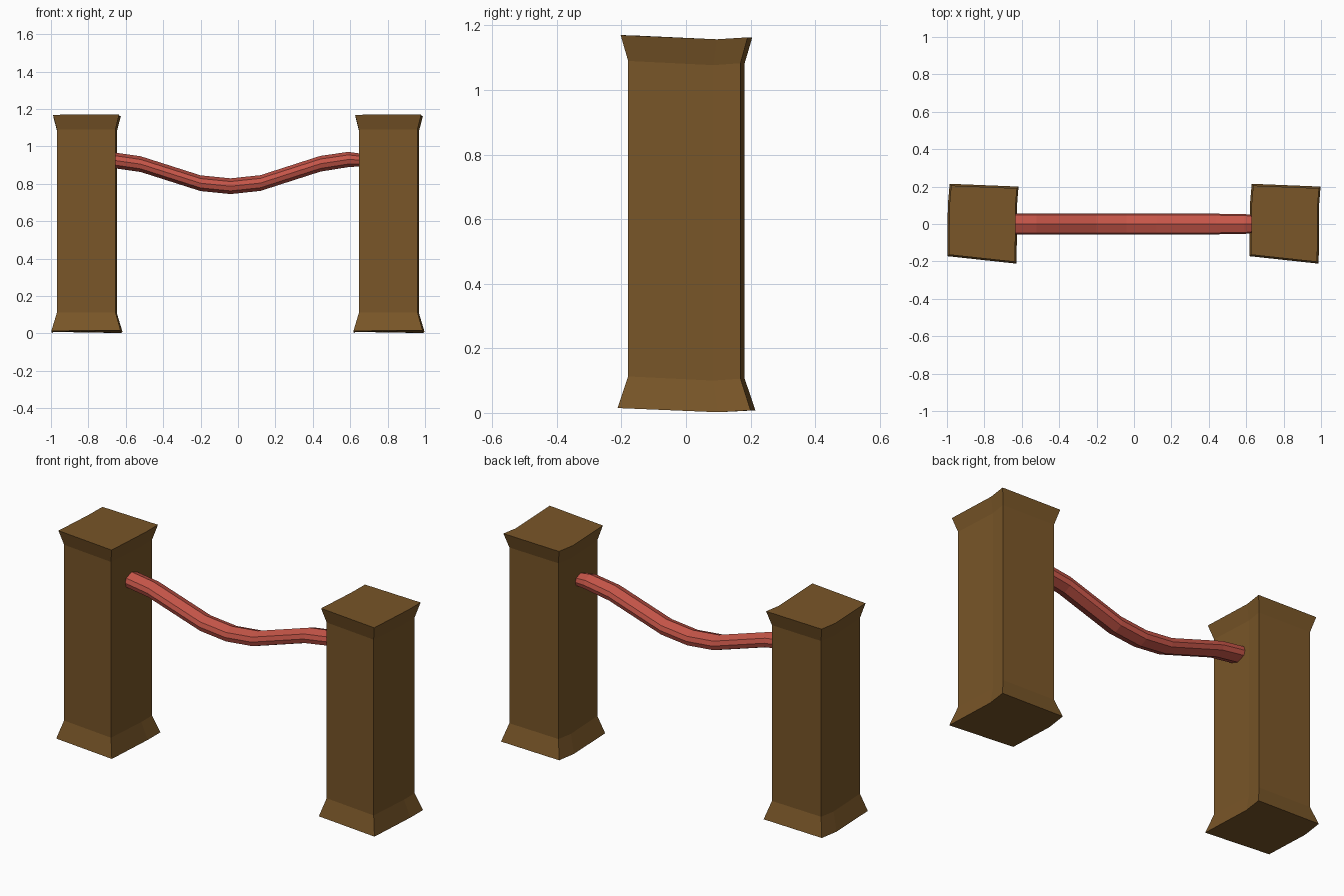
import bpy

if "Cube" in bpy.data.objects:
    bpy.data.objects.remove(bpy.data.objects["Cube"])

def material(name, color):
    m = bpy.data.materials.new(name)
    m.diffuse_color = (*color, 1)
    m.use_nodes = True
    m.node_tree.nodes["Principled BSDF"].inputs["Base Color"].default_value = m.diffuse_color
    return m

def loft(name, rings, mat):
    """Skin closed rings of equal length and cap both ends."""
    n = len(rings[0])
    verts = [p for r in rings for p in r]
    faces = [tuple(reversed(range(n))), tuple(range(len(verts) - n, len(verts)))]
    for i in range(len(rings) - 1):
        for j in range(n):
            k = (j + 1) % n
            a, b = i * n, (i + 1) * n
            faces.append((a + j, a + k, b + k, b + j))
    me = bpy.data.meshes.new(name)
    me.from_pydata(verts, [], faces)
    me.materials.append(mat)
    ob = bpy.data.objects.new(name, me)
    bpy.context.collection.objects.link(ob)
    return ob

wood = material("wood", (0.19, 0.092, 0.021))
red = material("red_rope", (0.57, 0.093, 0.066))

# Posts: one slightly crooked outline (x, y, z wobble), flared at foot and head
outline = [(-.19, -.172, .014), (.18, -.212, .015), (.182, .1, .002),
           (.19, .2, .008), (-.178, .215, .008), (-.188, .1, .002)]
levels = [(0, 1.0), (.098, .845), (1.075, .845), (1.155, .955)]
for name, cx in (("left_post", -.8075), ("right_post", .8075)):
    loft(name, [[(cx + x * s, y * s, z + dz) for x, y, dz in outline]
                for z, s in levels], wood)

# Rope: faceted section swept along a sagging path (x, z, scale)
section = [(.055, 0), (.047, .025), (0, .042), (-.047, .025),
           (-.055, 0), (-.047, -.025), (0, -.042), (.047, -.025)]
path = [(-.70, .931, 1), (-.52, .905, 1), (-.2, .803, 1), (-.04, .787, 1),
        (.12, .804, 1), (.44, .907, 1), (.59, .930, .97), (.68, .926, .75)]
loft("rope", [[(x, y * s, z + h * s) for y, h in section] for x, z, s in path], red)
